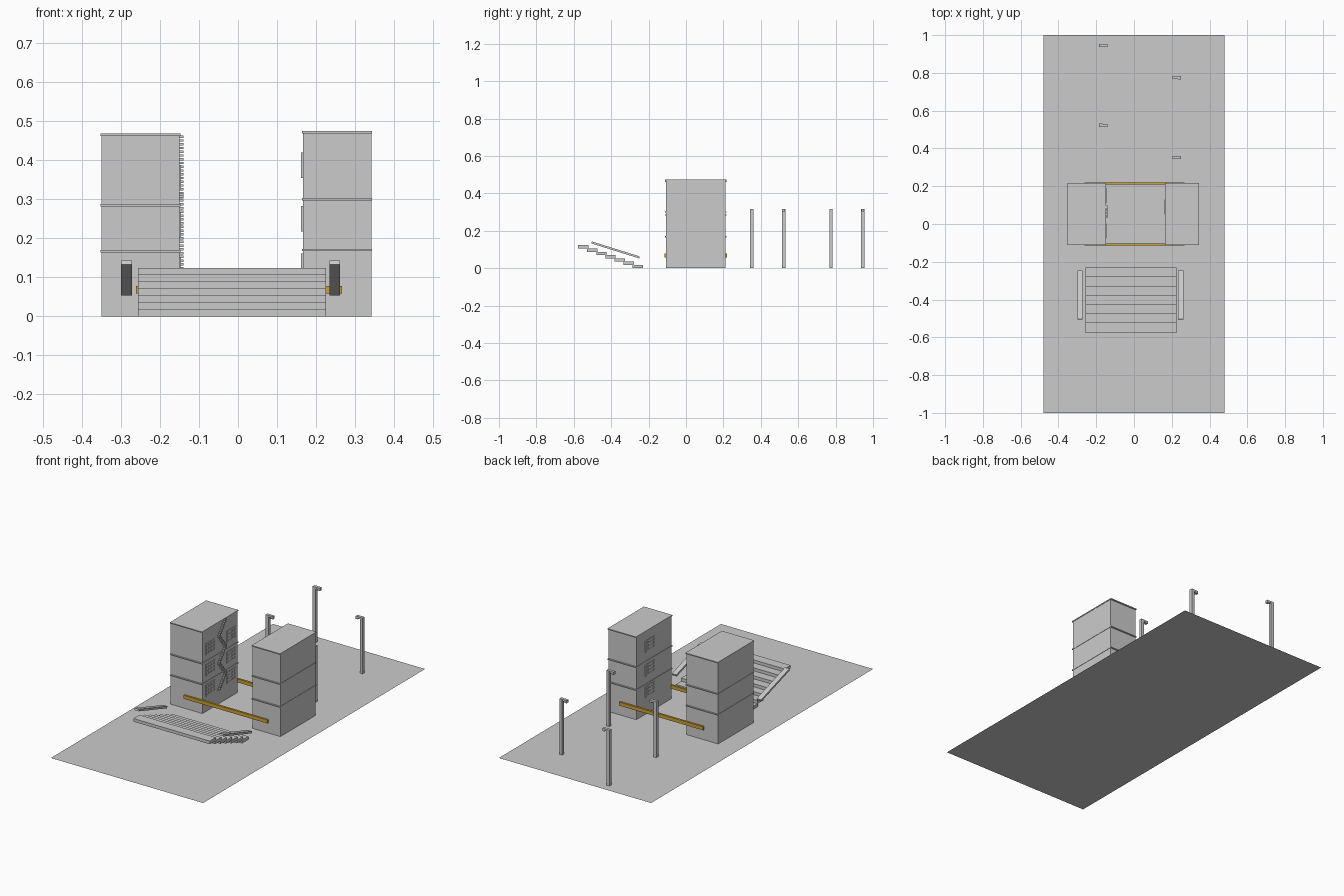
import bpy, bmesh, math
from mathutils import Matrix, Vector

if "Cube" in bpy.data.objects:
    bpy.data.objects.remove(bpy.data.objects["Cube"])


def make(name, boxes, mat=None):
    """One object from boxes (x0, x1, y0, y1, z0, z1)."""
    bm = bmesh.new()
    for x0, x1, y0, y1, z0, z1 in boxes:
        m = (Matrix.Translation(((x0 + x1) / 2, (y0 + y1) / 2, (z0 + z1) / 2))
             @ Matrix.Diagonal((x1 - x0, y1 - y0, z1 - z0, 1)))
        bmesh.ops.create_cube(bm, size=1, matrix=m)
    me = bpy.data.meshes.new(name)
    bm.to_mesh(me)
    bm.free()
    ob = bpy.data.objects.new(name, me)
    bpy.context.collection.objects.link(ob)
    if mat:
        me.materials.append(mat)
    return ob


yellow = bpy.data.materials.new("yellow_paint")
yellow.diffuse_color = (0.6, 0.36, 0.03, 1)
yellow.use_nodes = True
yellow.node_tree.nodes["Principled BSDF"].inputs["Base Color"].default_value = yellow.diffuse_color

# Street plane
bpy.ops.mesh.primitive_plane_add(size=1)
street = bpy.context.object
street.name = "street"
street.scale = (0.96, 2, 1)

# Two buildings with floor bands and a roof slab
Y0, Y1 = -0.106, 0.21
for side, x0, x1, bands in (("left", -0.35, -0.15, (0.167, 0.285, 0.465)),
                            ("right", 0.166, 0.342, (0.17, 0.3, 0.472))):
    make(side + "_building", [(x0, x1, Y0, Y1, 0, bands[-1])])
    make(side + "_floor_bands",
         [(x0 - 0.002, x1 + 0.002, Y0 - 0.006, Y1 + 0.006, z - 0.003, z + 0.003)
          for z in bands])


# Windows: frame bars with crossing muntins over a thin pane
def window(name, x, out, yc, zc, w=0.08, h=0.065):
    xa, xb = sorted((x, x + out * 0.004))
    pa, pb = sorted((x, x + out * 0.0015))
    t = 0.004
    parts = [(pa, pb, yc - w / 2, yc + w / 2, zc - h / 2, zc + h / 2)]
    for i in range(4):
        y = yc - w / 2 + t + i * (w - 2 * t) / 3
        z = zc - h / 2 + t + i * (h - 2 * t) / 3
        parts.append((xa, xb, y - t, y + t, zc - h / 2, zc + h / 2))
        parts.append((xa, xb, yc - w / 2, yc + w / 2, z - t, z + t))
    make(name, parts)


for i, z in enumerate((0.12, 0.235, 0.355)):
    for j, y in enumerate((-0.037, 0.15)):
        window(f"left_window_{i}_{j}", -0.15, 1, y, z)
for i, z in enumerate((0.128, 0.25, 0.387)):
    window(f"right_window_{i}", 0.166, -1, 0.09, z)

# Zigzag fire escape made of small treads on the left building
treads = []
flights, n, top = 5, 8, 0.465
dz = (top - 0.08) / (flights * n)
for f in range(flights):
    for k in range(n):
        u = (k + 0.5) / n
        y = 0.095 - 0.06 * u if f % 2 == 0 else 0.035 + 0.06 * u
        z = top - (f * n + k + 0.5) * dz
        treads.append((-0.15, -0.14, y - 0.008, y + 0.008, z - 0.003, z + 0.003))
make("fire_escape", treads)

# Yellow beams across the gap, front and back
for name, y in (("front_beam", -0.109), ("back_beam", 0.214)):
    make(name, [(-0.262, 0.267, y - 0.006, y + 0.006, 0.058, 0.078)], yellow)

# Entrance steps rising towards the front
make("steps", [(-0.256, 0.226, -0.285 - i * 0.0486, -0.23 - i * 0.0486,
                i * 0.0176, (i + 1) * 0.0176) for i in range(7)])

# Sloping handrails
for name, x in (("left_handrail", -0.286), ("right_handrail", 0.248)):
    rail = make(name, [(-0.014, 0.014, -0.134, 0.134, -0.0055, 0.0055)])
    rail.location = (x, -0.377, 0.098)
    rail.rotation_euler.x = -math.atan2(0.08, 0.255)

# Street lamps, arms pointing to the middle
for i, (x, y, d) in enumerate(((-0.176, 0.945, 1), (0.241, 0.775, -1),
                               (-0.176, 0.522, 1), (0.241, 0.352, -1))):
    def sx(a, b):
        return sorted((x + d * a, x + d * b))
    make(f"street_lamp_{i}", [
        (*sx(-0.009, 0.009), y - 0.009, y + 0.009, 0, 0.318),
        (*sx(0.009, 0.036), y - 0.008, y + 0.008, 0.308, 0.318),
        (*sx(0.022, 0.036), y - 0.008, y + 0.008, 0.302, 0.308)])
